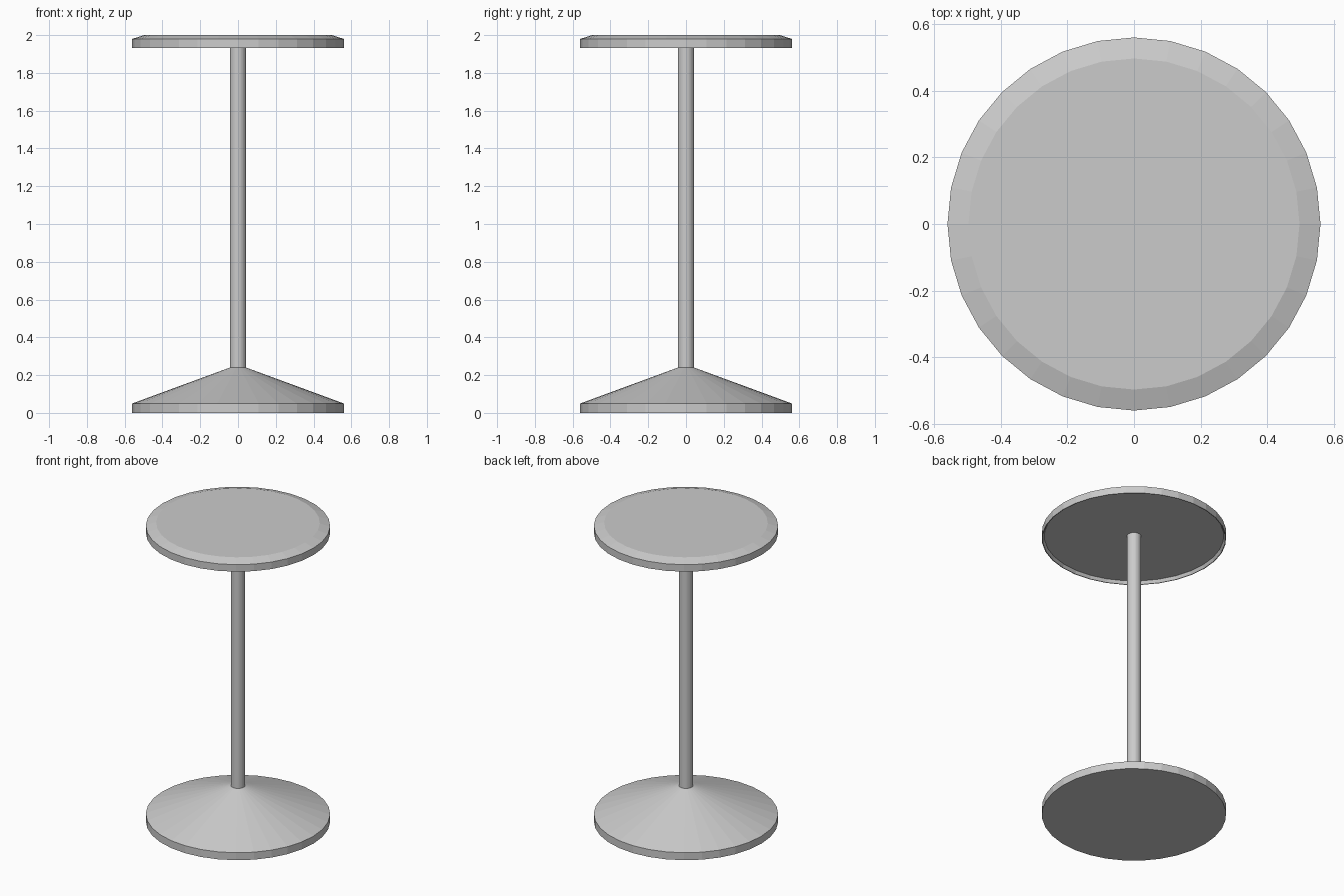
import bpy, math

if "Cube" in bpy.data.objects:
    bpy.data.objects.remove(bpy.data.objects["Cube"])

SIDES = 32


def lathe(name, profile, sides=SIDES, smooth=False):
    """Spin (radius, z) points around z; radius 0 makes a pole, ends are capped."""
    verts = [(r * math.cos(math.tau * i / sides), r * math.sin(math.tau * i / sides), z)
             for r, z in profile for i in range(sides)]
    faces = [tuple(reversed(range(sides)))]
    for k in range(len(profile) - 1):
        a, b = k * sides, (k + 1) * sides
        for i in range(sides):
            j = (i + 1) % sides
            faces.append((a + i, a + j, b + j, b + i))
    last = (len(profile) - 1) * sides
    faces.append(tuple(range(last, last + sides)))
    mesh = bpy.data.meshes.new(name)
    mesh.from_pydata(verts, [], faces)
    obj = bpy.data.objects.new(name, mesh)
    bpy.context.collection.objects.link(obj)
    if smooth:
        for p in mesh.polygons:
            p.use_smooth = len(p.vertices) == 4
    return obj


# Conical foot
lathe("base", [(0.56, 0.0), (0.56, 0.05), (0.043, 0.24)])

# Post
lathe("post", [(0.043, 0.235), (0.043, 1.965)])

# Round top: shallow recess underneath, chamfered upper rim
lathe("table_top", [(0.545, 1.953), (0.555, 1.933), (0.56, 1.933),
                    (0.56, 1.98), (0.497, 2.0)])
